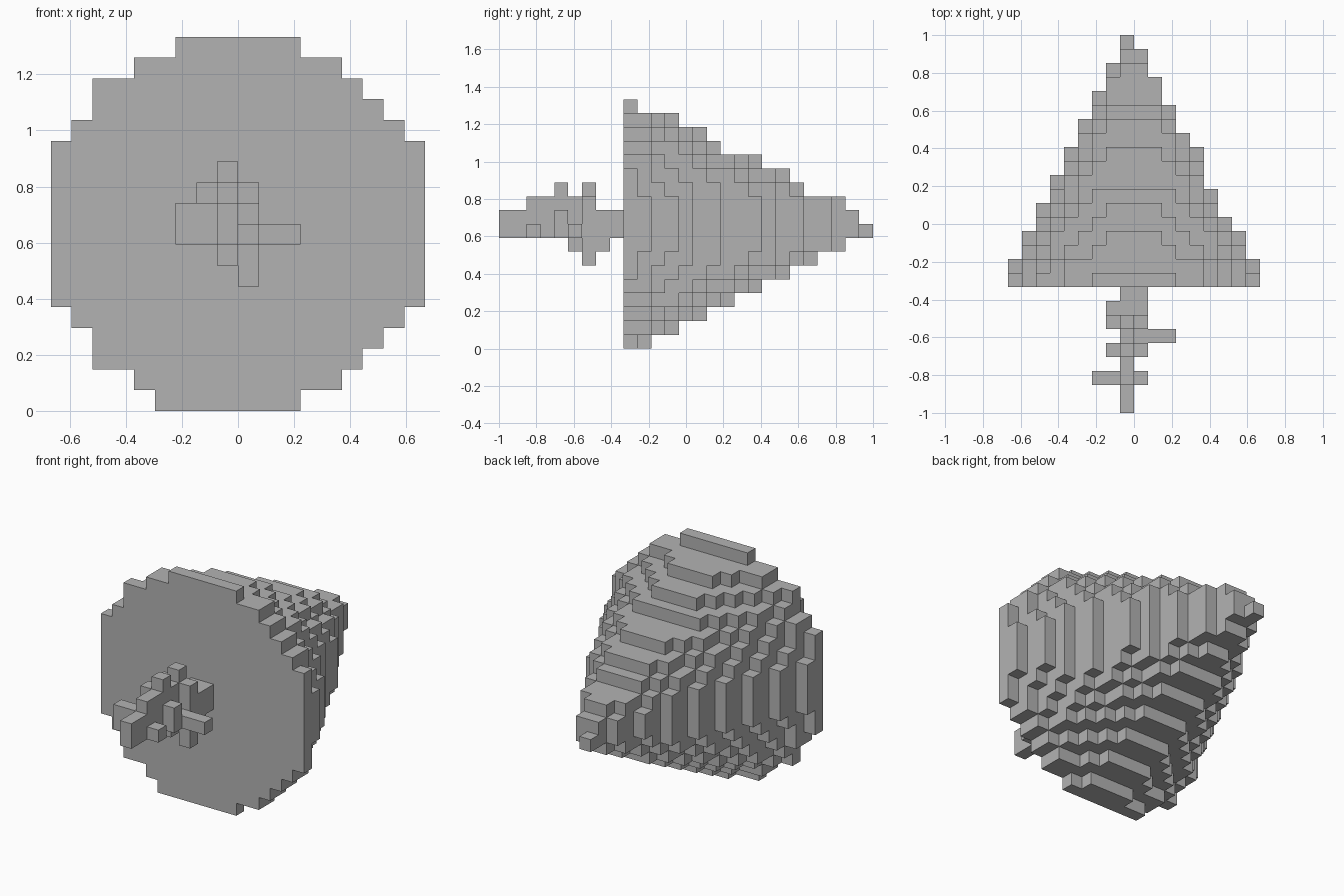
import bpy
import bmesh
from mathutils import Vector

if "Cube" in bpy.data.objects:
    bpy.data.objects.remove(bpy.data.objects["Cube"], do_unlink=True)

UNIT = 2 / 27          # edge of one block
STEM = 9               # layers taken up by the stem
CENTRE = 9             # height of the axis, in blocks

grey = bpy.data.materials.new("plain grey")
grey.use_nodes = True
colour = (0.45, 0.45, 0.45, 1)
grey.diffuse_color = colour
grey.node_tree.nodes["Principled BSDF"].inputs["Base Color"].default_value = colour


def block_object(name, cells):
    """Skin a set of block cells, leaving out the faces between neighbours."""
    bm = bmesh.new()
    verts = {}

    def vert(p):
        key = tuple(round(c) for c in p)
        if key not in verts:
            x, y, z = key
            verts[key] = bm.verts.new((x * UNIT, y * UNIT - 1, z * UNIT))
        return verts[key]

    for cell in cells:
        for axis in range(3):
            for side in (0, 1):
                n = list(cell)
                n[axis] += 2 * side - 1
                if tuple(n) in cells:
                    continue
                u, v = Vector((0, 0, 0)), Vector((0, 0, 0))
                u[(axis + 1) % 3] = v[(axis + 2) % 3] = 1
                o = Vector(cell)
                o[axis] += side
                loop = [o, o + u, o + u + v, o + v]
                bm.faces.new([vert(p) for p in (loop if side else loop[::-1])])
    mesh = bpy.data.meshes.new(name)
    bm.to_mesh(mesh)
    bm.free()
    mesh.materials.append(grey)
    obj = bpy.data.objects.new(name, mesh)
    bpy.context.collection.objects.link(obj)


def box(x0, x1, y0, y1, z0, z1):
    return {(x, y, z) for x in range(x0, x1) for y in range(y0, y1) for z in range(z0, z1)}


# Stepped cone: widest disc row by row, then shrinking discs to the tip
cone = set()
left_rows = "457789999999987753"
right_rows = "356789999999987653"
for z, (a, b) in enumerate(zip(left_rows, right_rows)):
    cone |= box(-int(a), int(b), STEM, STEM + 1, z, z + 1)

right_reach = "998876655543322110"
top_reach = "988877655544322210"
for j in range(1, 18):
    radius = 9.25 - 0.49 * j
    low = 9 - j // 2
    right, top = int(right_reach[j]), int(top_reach[j])
    for x, y, z in box(-low, right, STEM + j, STEM + j + 1, CENTRE - low, CENTRE + top):
        if (x + 0.5) ** 2 + (z + 0.5 - CENTRE) ** 2 <= radius ** 2:
            cone.add((x, y, z))
block_object("stepped_cone", cone)

# Stem with short twigs
stem = box(-1, 0, 0, 9, 8, 10) | box(-1, 0, 2, 7, 8, 11)   # core
stem |= box(-3, 0, 2, 3, 8, 10) | box(0, 1, 2, 3, 8, 9)    # front twig
stem |= box(-2, 0, 4, 5, 9, 11) | box(0, 1, 4, 5, 8, 10)   # middle twig
stem |= box(-1, 0, 4, 5, 8, 12)
stem |= box(-1, 0, 5, 6, 7, 11) | box(0, 3, 5, 6, 8, 9)    # side twig
stem |= box(-2, 0, 6, 7, 8, 11) | box(0, 1, 6, 7, 6, 11)   # rear cross
stem |= box(-1, 0, 6, 7, 7, 12)
stem |= box(-2, 0, 7, 8, 8, 10) | box(-1, 1, 7, 8, 7, 10)
stem |= box(-1, 1, 8, 9, 8, 10)                            # root
block_object("stem", stem)
